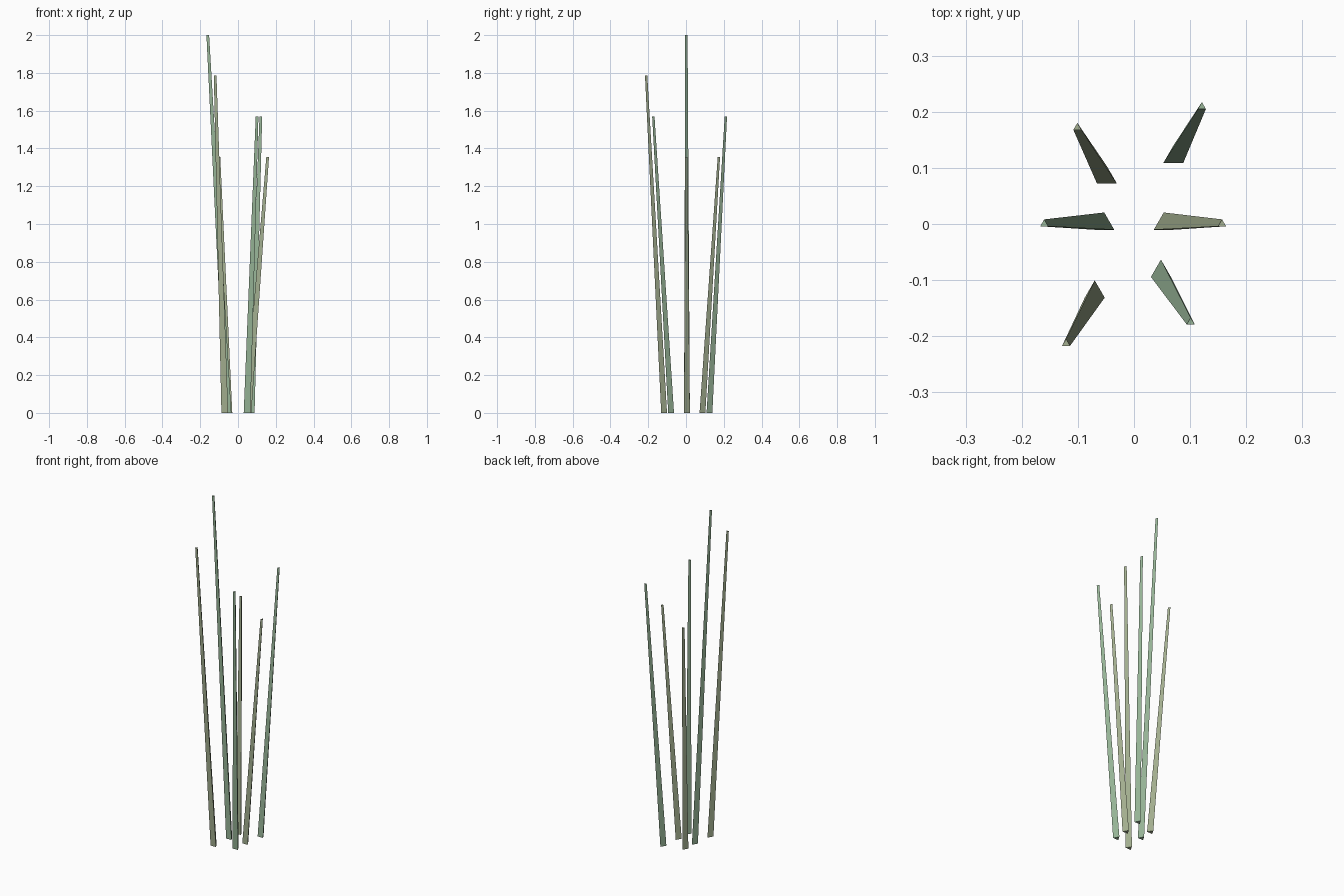
import bpy, bmesh, math

if "Cube" in bpy.data.objects:
    bpy.data.objects.remove(bpy.data.objects["Cube"])


def material(name, rgb):
    m = bpy.data.materials.new(name)
    m.diffuse_color = (*rgb, 1.0)
    m.use_nodes = True
    m.node_tree.nodes["Principled BSDF"].inputs["Base Color"].default_value = m.diffuse_color
    return m


GREEN = material("blade_green", (0.31, 0.46, 0.31))
OLIVE = material("blade_olive", (0.37, 0.43, 0.28))


def ring(bm, x, y, z, r):
    # triangle with one corner pointing to the back (+y)
    angles = [math.radians(90 + 120 * i) for i in range(3)]
    return [bm.verts.new((x + r * math.cos(a), y + r * math.sin(a), z)) for a in angles]


def blade(name, base, tip, height, mat):
    # leaning, tapered three-sided grass blade with flat ends
    bm = bmesh.new()
    lower = ring(bm, *base, 0.0, 0.0205)
    upper = ring(bm, *tip, height, 0.0082)
    for i in range(3):
        j = (i + 1) % 3
        bm.faces.new((lower[i], lower[j], upper[j], upper[i]))
    bm.faces.new(lower[::-1])
    bm.faces.new(upper)
    bmesh.ops.recalc_face_normals(bm, faces=bm.faces)
    mesh = bpy.data.meshes.new(name)
    bm.to_mesh(mesh)
    bm.free()
    mesh.materials.append(mat)
    bpy.context.collection.objects.link(bpy.data.objects.new(name, mesh))


# six blades fanning outward from the clump: base xy, tip xy, height, colour
blade("blade_left", (-0.053, 0.0), (-0.160, 0.0), 2.0, GREEN)
blade("blade_right", (0.053, 0.0), (0.157, 0.0), 1.355, OLIVE)
blade("blade_back_right", (0.070, 0.119), (0.121, 0.209), 1.57, GREEN)
blade("blade_back_left", (-0.048, 0.082), (-0.101, 0.172), 1.355, OLIVE)
blade("blade_front_right", (0.048, -0.084), (0.101, -0.175), 1.57, GREEN)
blade("blade_front_left", (-0.070, -0.121), (-0.121, -0.213), 1.785, OLIVE)
